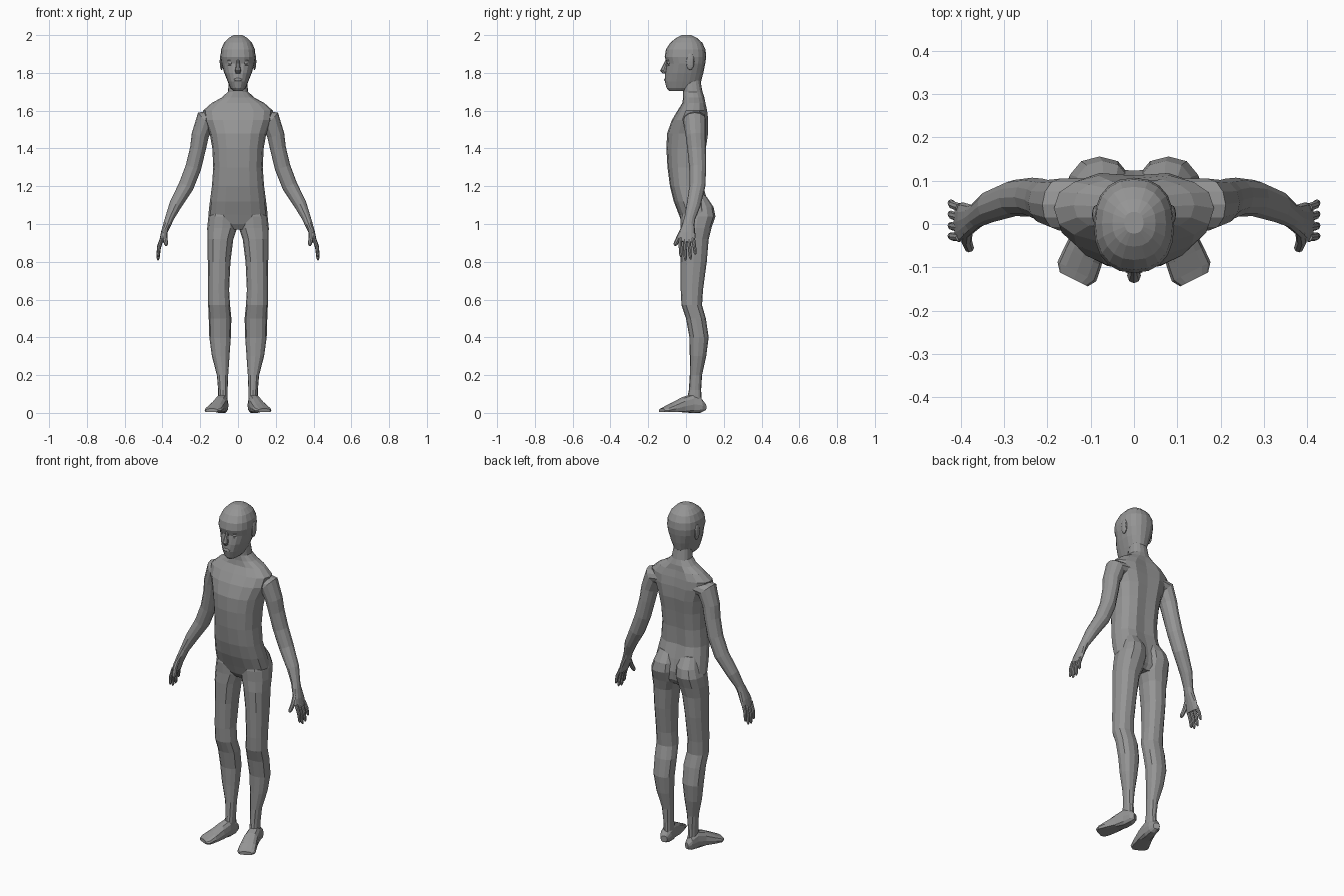
import bpy, bmesh
from math import cos, sin, tau
from mathutils import Vector

cube = bpy.data.objects.get("Cube")
if cube:
    bpy.data.objects.remove(cube)

GREY = (0.3, 0.3, 0.3, 1)
grey = bpy.data.materials.new("plain grey")
grey.use_nodes = True
grey.diffuse_color = GREY
grey.node_tree.nodes["Principled BSDF"].inputs["Base Color"].default_value = GREY


def finish(bm, name, mirror):
    bmesh.ops.recalc_face_normals(bm, faces=bm.faces)
    mesh = bpy.data.meshes.new(name)
    bm.to_mesh(mesh)
    bm.free()
    mesh.materials.append(grey)
    obj = bpy.data.objects.new(name, mesh)
    bpy.context.collection.objects.link(obj)
    if mirror:
        obj.modifiers.new("mirror", "MIRROR").use_mirror_merge = False
    return obj


def power(value, exponent):
    return abs(value) ** exponent * (1 if value > 0 else -1)


def loft(name, sections, sides=12, axis=None, ref=(0, 1, 0), square=2.0,
         mirror=True, shape=None):
    """Skin rings of (centre, half width, half depth) along a path."""
    bm = bmesh.new()
    rings = []
    centres = [Vector(s[0]) for s in sections]
    last = len(centres) - 1
    for i, (_, wide, deep) in enumerate(sections):
        along = Vector(axis) if axis else centres[min(i + 1, last)] - centres[max(i - 1, 0)]
        along.normalize()
        across = Vector(ref).cross(along).normalized()
        other = along.cross(across)
        ring = []
        for k in range(sides):
            a = tau * k / sides
            point = (centres[i] + across * wide * power(cos(a), 2 / square)
                     + other * deep * power(sin(a), 2 / square))
            ring.append(bm.verts.new(shape(point) if shape else point))
        rings.append(ring)
    for low, high in zip(rings, rings[1:]):
        for k in range(sides):
            n = (k + 1) % sides
            bm.faces.new((low[k], low[n], high[n], high[k]))
    bm.faces.new(rings[0])
    bm.faces.new(rings[-1])
    return finish(bm, name, mirror)


def slabs(rows):
    """Horizontal sections from (height, inner x, outer x, front y, back y)."""
    return [(((a + b) / 2, (f + r) / 2, z), (b - a) / 2, (r - f) / 2)
            for z, a, b, f, r in rows]


def centred(rows):
    return slabs([(z, -w, w, f, r) for z, w, f, r in rows])


def tube(rows):
    return [(row[:3], row[3], row[4]) for row in rows]


def ball(name, centre, size, segments=12, mirror=True):
    bm = bmesh.new()
    bmesh.ops.create_uvsphere(bm, u_segments=segments, v_segments=8, radius=1)
    for v in bm.verts:
        v.co = Vector(c + s * p for c, s, p in zip(centre, size, v.co))
    return finish(bm, name, mirror)


# Torso and neck, with a shallow groove along the spine
def spine_groove(p):
    if abs(p.x) < 0.01 and p.y > 0.05 and p.z < 1.65:
        p.y -= 0.012
    return p


loft("torso", centred([
    (.97, .07, 0, .11), (1, .14, -.02, .13), (1.05, .157, -.038, .135),
    (1.12, .149, -.065, .12), (1.2, .138, -.085, .097), (1.3, .131, -.098, .1),
    (1.4, .136, -.104, .112), (1.48, .15, -.1, .124), (1.55, .178, -.075, .124),
    (1.6, .185, -.045, .117), (1.64, .14, -.02, .107), (1.67, .085, -.015, .097),
    (1.7, .054, -.015, .087), (1.77, .046, -.02, .075)]),
    sides=16, axis=(0, 0, 1), square=2.4, mirror=False, shape=spine_groove)

# Head
loft("head", centred([
    (1.705, .026, -.09, .03), (1.72, .04, -.103, .055), (1.755, .055, -.112, .08),
    (1.8, .073, -.11, .092), (1.85, .088, -.102, .102), (1.885, .093, -.113, .107),
    (1.925, .089, -.106, .103), (1.96, .074, -.083, .086), (1.985, .05, -.052, .058),
    (2, .022, -.022, .028)]),
    sides=20, axis=(0, 0, 1), square=2.3, mirror=False)

# Face
loft("nose", [((0, -.1, 1.87), .008, .008), ((0, -.11, 1.84), .01, .012),
              ((0, -.119, 1.812), .016, .018), ((0, -.112, 1.797), .012, .012)],
     sides=8, axis=(0, 0, 1), mirror=False)
ball("lips", (0, -.107, 1.764), (.022, .01, .009), mirror=False)
ball("eye", (.037, -.083, 1.853), (.015, .015, .012))
ball("upper_eyelid", (.037, -.084, 1.866), (.021, .016, .005))
ball("lower_eyelid", (.037, -.082, 1.841), (.018, .014, .004))
ball("ear", (.087, .022, 1.86), (.01, .022, .045))

# Legs, whose tops form the buttocks
loft("leg", slabs([
    (1.15, .02, .12, 0, .105), (1.09, .006, .14, -.02, .146),
    (1.04, .002, .157, -.03, .156), (.98, .004, .163, -.028, .135),
    (.92, .025, .162, -.032, .12), (.8, .04, .16, -.03, .11),
    (.65, .047, .158, -.028, .09), (.57, .042, .158, -.024, .085),
    (.5, .035, .155, 0, .105), (.4, .038, .152, .018, .12),
    (.3, .045, .138, .02, .107), (.2, .052, .112, .02, .085),
    (.12, .055, .105, .015, .08), (.05, .055, .105, 0, .085)]),
    axis=(0, 0, 1), square=2.3)


# Feet, flattened underneath
def on_floor(p):
    p.z = max(p.z, 0.004 if p.y < 0 else 0)
    return p


loft("foot", tube([
    (.074, .1, .03, .018, .018), (.078, .075, .04, .031, .04),
    (.085, .03, .045, .034, .055), (.098, -.02, .035, .04, .048),
    (.118, -.075, .022, .048, .03), (.132, -.11, .014, .05, .018),
    (.139, -.128, .012, .036, .011)]),
    axis=(.45, -.9, 0), ref=(0, 0, 1), square=2.4, shape=on_floor)

# Arms, running into the palms
loft("arm", tube([
    (.11, .045, 1.56, .045, .06), (.172, .045, 1.55, .056, .06),
    (.2, .05, 1.47, .046, .052), (.212, .056, 1.4, .042, .049),
    (.236, .062, 1.3, .042, .045), (.275, .06, 1.2, .041, .042),
    (.332, .04, 1.1, .033, .037), (.363, .02, 1.03, .023, .029),
    (.374, .013, 1, .021, .032), (.393, .006, .95, .016, .044),
    (.406, .003, .905, .011, .045)]))


# Fingers and thumb
def finger(name, base, tip, radius):
    base, tip = Vector(base), Vector(tip)
    bulge = base.lerp(tip, 0.5) + Vector((.005, 0, 0))
    loft(name, [(base, radius, radius), (bulge, radius, radius),
                (base.lerp(tip, 0.9), radius * .85, radius * .85),
                (tip, radius * .4, radius * .4)], sides=8)


for name, y, end, low in (("little_finger", .038, .05, .84), ("ring_finger", .015, .024, .813),
                          ("middle_finger", -.008, -.003, .808), ("index_finger", -.031, -.027, .825)):
    finger(name, (.403, y, .925), (.425, end, low), .0095)
finger("thumb", (.385, -.015, .975), (.38, -.06, .885), .013)
